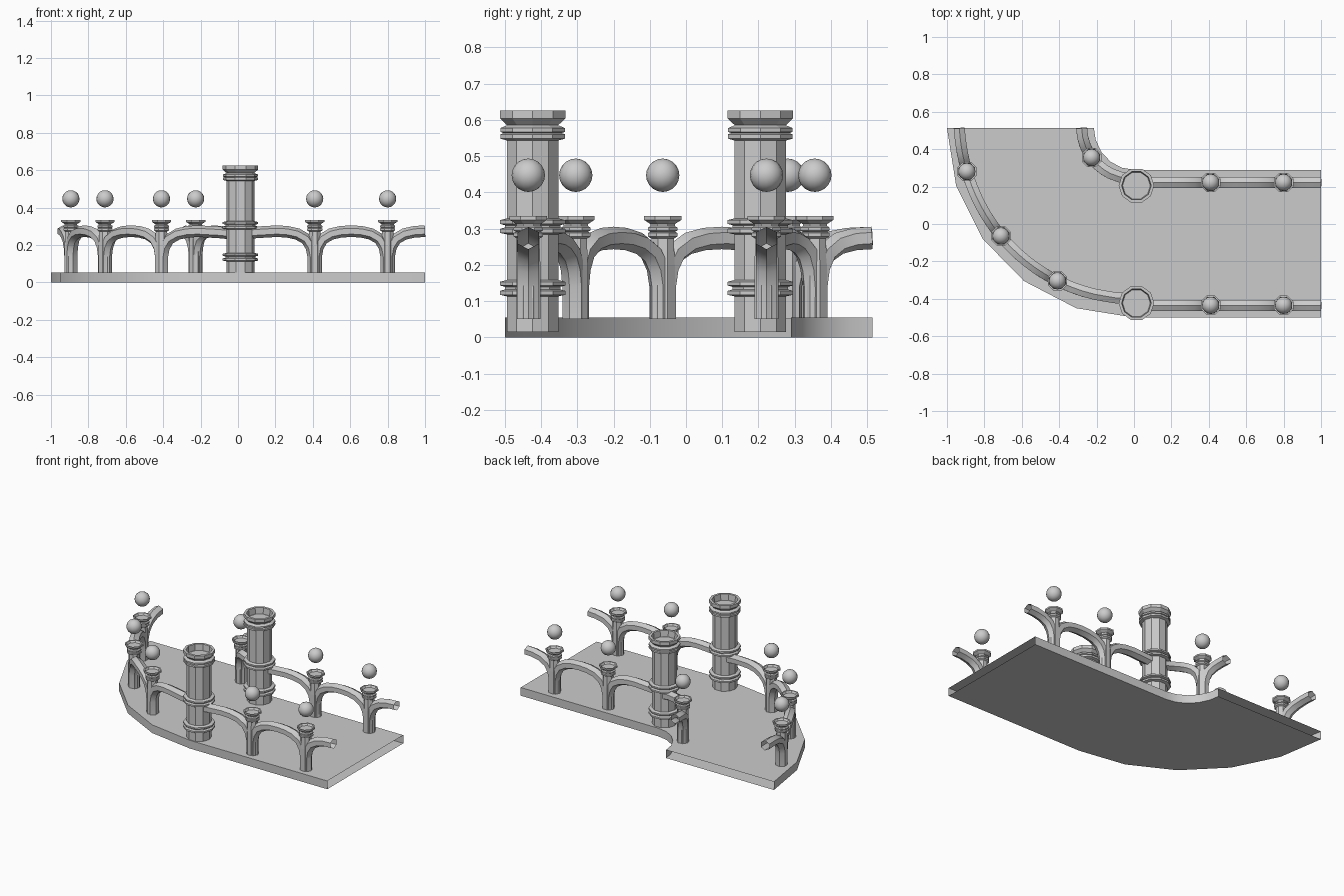
import bpy, bmesh
from math import sin, cos, pi, radians
from mathutils import Vector

if "Cube" in bpy.data.objects:
    bpy.data.objects.remove(bpy.data.objects["Cube"])

CY = 0.52                      # bend centre is (0, CY)


def finish(bm, name, angle=None, fix=True):
    if fix:
        bmesh.ops.recalc_face_normals(bm, faces=bm.faces)
    me = bpy.data.meshes.new(name)
    bm.to_mesh(me)
    bm.free()
    ob = bpy.data.objects.new(name, me)
    bpy.context.collection.objects.link(ob)
    if angle:
        bpy.ops.object.select_all(action='DESELECT')
        ob.select_set(True)
        bpy.context.view_layer.objects.active = ob
        bpy.ops.object.shade_smooth_by_angle(angle=radians(angle))
    return ob


def skin(bm, rings):
    rows = [[bm.verts.new(p) for p in r] for r in rings]
    n = len(rows[0])
    for a, b in zip(rows, rows[1:]):
        for i in range(n):
            j = (i + 1) % n
            bm.faces.new((a[i], a[j], b[j], b[i]))
    return rows


def lathe(name, profile, x, y, sides, turn=0.0):
    bm = bmesh.new()
    rows = skin(bm, [[(x + r * cos(2 * pi * (i + turn) / sides),
                       y + r * sin(2 * pi * (i + turn) / sides), z)
                      for i in range(sides)] for r, z in profile])
    bm.faces.new(rows[-1])
    bm.faces.new(rows[0][::-1])
    return finish(bm, name)


# Deck: hollow slab with top, bottom and side walls, open at the two joining ends
outer = [(1, -0.5)] + [(-sin(radians(a)), CY - 1.02 * cos(radians(a)))
                       for a in range(0, 91, 18)]
inner = [(-0.215 * sin(radians(a)), CY - 0.23 * cos(radians(a)))
         for a in range(90, -1, -18)] + [(1, 0.29)]
outer[-1], inner[0] = (-1, 0.514), (-0.215, 0.514)
bm = bmesh.new()
T = 0.054
n = len(outer)
loop = outer[::-1] + inner[::-1]
loop = outer + inner
top = [bm.verts.new((x, y, T)) for x, y in loop]
low = [bm.verts.new((x, y, 0)) for x, y in loop]
bm.faces.new(top[::-1])
bm.faces.new(low)
for i in range(len(loop) - 1):
    if i != n - 1:
        bm.faces.new((top[i], top[i + 1], low[i + 1], low[i]))
bmesh.ops.recalc_face_normals(bm, faces=bm.faces)
if next(f for f in bm.faces if top[0] in f.verts and len(f.verts) > 4).normal.z < 0:
    bmesh.ops.reverse_faces(bm, faces=bm.faces)
finish(bm, "deck", 40, fix=False)

# Large columns
COL = [(.075, .015), (.075, .113), (.095, .117), (.095, .128), (.08, .132), (.08, .139),
       (.095, .143), (.095, .153), (.075, .158), (.075, .284), (.095, .288), (.095, .299),
       (.08, .303), (.08, .309), (.095, .313), (.095, .323), (.075, .328), (.075, .543),
       (.094, .548), (.094, .560), (.084, .563), (.094, .567), (.094, .577),
       (.074, .585), (.095, .604), (.095, .626), (.079, .626), (.075, .585)]
for i, y in enumerate((-0.423, 0.205)):
    lathe(f"column_{i}", COL, 0.013, y, 10)

# Railing posts, floating lamps and arched rails
POST = [(.036, .05), (.036, .2), (.033, .272), (.044, .278), (.044, .288), (.037, .291),
        (.044, .295), (.044, .303), (.036, .307), (.036, .312), (.056, .324), (.056, .334),
        (.048, .334), (.04, .322)]
ARCH = [(.04, .05), (.04, .14), (.09, .19), (.22, .232), (.45, .259), (.72, .271), (1, .274)]


def straight(y):
    return lambda s: Vector((s, y, 0))


def bend(r, flare=0.0):
    def path(s):
        a = s / r
        q = r + flare * (max(a, 0) / (pi / 2)) ** 6
        return Vector((-q * sin(a), CY - q * cos(a), 0))
    return path


def tube(name, path, pts):
    """Open hexagonal tube along (distance, height) points on a plan path."""
    c = [path(s) + Vector((0, 0, z)) for s, z in pts]
    rings = []
    for i, p in enumerate(c):
        t = (c[min(i + 1, len(c) - 1)] - c[max(i - 1, 0)]).normalized()
        s = pts[i][0]
        along = (path(s + .01) - path(s - .01)).normalized()
        side = along.cross(Vector((0, 0, 1)))
        up = side.cross(t).normalized()
        rings.append([p + side * .034 * sin(k * pi / 3) + up * .031 * cos(k * pi / 3)
                      for k in range(6)])
    bm = bmesh.new()
    skin(bm, rings)
    return finish(bm, name, 40)


def half(p, reach):
    """Half arch rising from the post at p; negative reach goes backwards."""
    return [(p + d * reach, z) for d, z in ARCH]


def railing(name, path, posts, end):
    """Rail from the column (distance 0) past each post to the tile end."""
    first = posts[0]
    tube(f"{name}_column_arch", path,
         half(first, -first / 2) + [(first / 4, .268), (0.02, .26)])
    for i, (a, b) in enumerate(zip(posts, posts[1:])):
        tube(f"{name}_arch_{i}", path,
             half(a, (b - a) / 2) + half(b, (a - b) / 2)[-2::-1])
    tube(f"{name}_end_arch", path, half(posts[-1], end - posts[-1]))
    for i, p in enumerate(posts):
        q = path(p)
        lathe(f"{name}_post_{i}", POST, q.x, q.y, 8, 0.5)
        bm = bmesh.new()
        bmesh.ops.create_uvsphere(bm, u_segments=16, v_segments=10, radius=.046)
        bmesh.ops.translate(bm, verts=bm.verts, vec=(q.x, q.y, .447))
        finish(bm, f"{name}_lamp_{i}", 40)


railing("front_rail", straight(-0.435), [.41, .80], 1)
railing("back_rail", straight(0.222), [.41, .80], 1)
R = 0.92
railing("outer_rail", bend(R, .015), [R * radians(a) for a in (26.4, 50.6, 75)],
        R * pi / 2 - .007)
R2 = 0.28
railing("inner_rail", bend(R2), [R2 * radians(54)], R2 * pi / 2 - .007)
